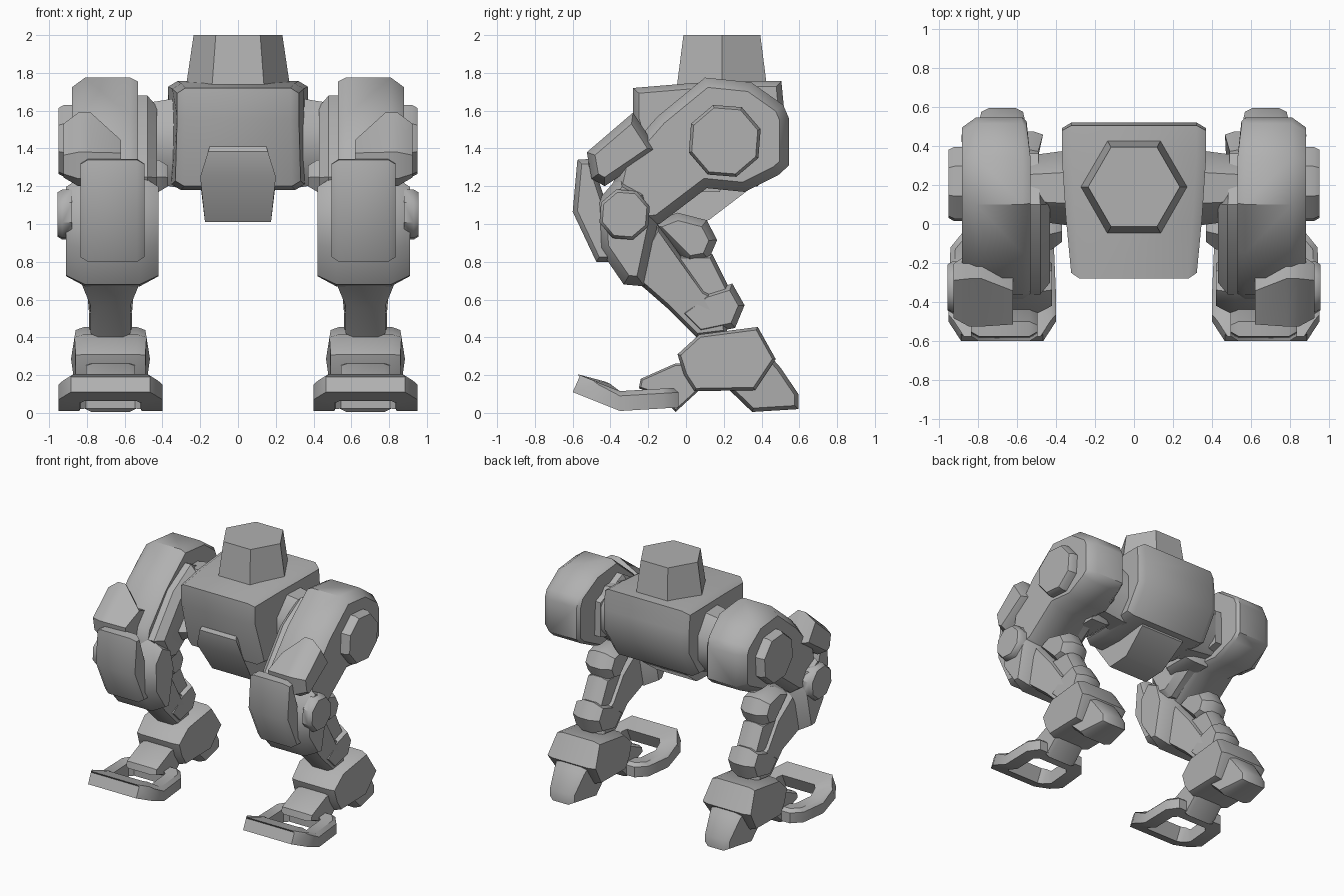
import bpy, bmesh, math
from mathutils import Vector

if "Cube" in bpy.data.objects:
    bpy.data.objects.remove(bpy.data.objects["Cube"])

grey = bpy.data.materials.new("plain grey")
grey.diffuse_color = (0.44, 0.44, 0.44, 1)
grey.use_nodes = True
grey.node_tree.nodes["Principled BSDF"].inputs["Base Color"].default_value = grey.diffuse_color


def finish(name, bm, mirror=False, angle=40):
    bmesh.ops.recalc_face_normals(bm, faces=bm.faces)
    me = bpy.data.meshes.new(name)
    bm.to_mesh(me)
    bm.free()
    me.materials.append(grey)
    ob = bpy.data.objects.new(name, me)
    bpy.context.collection.objects.link(ob)
    bpy.ops.object.select_all(action='DESELECT')
    ob.select_set(True)
    bpy.context.view_layer.objects.active = ob
    bpy.ops.object.shade_smooth_by_angle(angle=math.radians(angle))
    if mirror:
        ob.modifiers.new("Mirror", 'MIRROR').use_mirror_merge = False
    return ob


def offset(pts, d):
    """Move every side of a polygon inward by d."""
    n = len(pts)
    area = sum(pts[i][0] * pts[(i + 1) % n][1] - pts[(i + 1) % n][0] * pts[i][1] for i in range(n))
    s = 1 if area > 0 else -1
    out = []
    for i in range(n):
        p, a, b = Vector(pts[i]), Vector(pts[i - 1]), Vector(pts[(i + 1) % n])
        e, f = (p - a).normalized(), (b - p).normalized()
        n1, n2 = Vector((-e.y, e.x)) * s, Vector((-f.y, f.x)) * s
        out.append(tuple(p + (n1 + n2) * d / max(0.4, 1 + n1.dot(n2))))
    return out


def loft(loops):
    """Skin closed loops in order and cap both ends."""
    bm = bmesh.new()
    rows = [[bm.verts.new(p) for p in loop] for loop in loops]
    n = len(rows[0])
    for r, q in zip(rows, rows[1:]):
        for i in range(n):
            bm.faces.new((r[i], r[(i + 1) % n], q[(i + 1) % n], q[i]))
    bm.faces.new(rows[0])
    bm.faces.new(rows[-1])
    return bm


def prism(name, prof, x0, x1, inner=(0, 0), outer=(0, 0), mirror=True, bend=None):
    """Side profile (y, z) swept along x; inner/outer = (bevel depth, bevel inset)."""
    levels = []
    if inner[0]:
        levels.append((x0, inner[1]))
    levels += [(x0 + inner[0], 0), (x1 - outer[0], 0)]
    if outer[0]:
        levels.append((x1, outer[1]))
    bm = loft([[(x, y, z) for y, z in offset(prof, d)] for x, d in levels])
    if bend:
        for v in bm.verts:
            v.co = bend(v.co)
    return finish(name, bm, mirror)


def ngon(cy, cz, r, n=8, turn=0.5):
    return [(cy + r * math.cos((i + turn) * math.tau / n), cz + r * math.sin((i + turn) * math.tau / n))
            for i in range(n)]


def leg_scale(rule):
    """Scale a leg part's width about the leg's middle by a rule on y and z."""
    return lambda c: Vector((.675 + (c.x - .675) * rule(c.y, c.z), c.y, c.z))


# Torso: a barrel that narrows to the front
def narrow(co):
    k = 1 - 0.13 * max(0.0, min(1.0, (0.25 - co.y) / 0.5))
    return Vector((co.x * k, co.y, co.z))


prism("torso", [(-.28, 1.72), (.02, 1.745), (.35, 1.757), (.505, 1.757), (.52, 1.6), (.52, 1.42), (.38, 1.2),
                (.05, 1.18), (-.17, 1.2), (-.28, 1.56)],
      -.37, .37, (.05, .03), (.05, .03), mirror=False, bend=narrow)


# Groin block under the torso, standing slightly proud in front
def groin_shape(co):
    k = 1 - 0.12 * max(0, (1.22 - co.z) / 0.2) - 0.25 * max(0, (co.z - 1.25) / 0.16)
    return Vector((co.x * k, co.y, co.z))


prism("groin", [(-.235, 1.41), (-.25, 1.385), (-.225, 1.25), (-.07, 1.01), (.12, 1.02), (.33, 1.18), (.3, 1.4)],
      -.2, .2, mirror=False, bend=groin_shape)

# Neck: hexagonal stump on top
finish("neck", loft([[(x, y, z) for x, y in ngon(0, .19, r, 6, 0)]
                     for z, r in ((1.73, .275), (2.0, .235))]))

# Hip axles and flanges
finish("hip_axle", loft([[(x, .185 + (y - .185) * .82, z) for y, z in ngon(.185, 1.43, r)]
                         for x, r in ((.3, .26), (.56, .215))]), True)
prism("hip_flange", [(.18, 1.17), (.2, 1.3), (-.05, 1.34), (-.13, 1.25), (-.08, 1.17)], .37, .56, (.05, .03))


# Thighs: thick bevelled slab from hip to knee, with inner plate and hub cap
def rear_trim(limit, y0):
    """Keep the inner side of a part outside a limit behind y0."""
    return lambda c: Vector((max(c.x, limit) if c.y > y0 else c.x, c.y, c.z))


prism("thigh", [(.1, 1.775), (.345, 1.75), (.515, 1.63), (.545, 1.56), (.545, 1.31), (.49, 1.26),
                (.31, 1.17), (.11, 1.19), (-.14, 1.0), (-.32, .98), (-.4, 1.15), (-.36, 1.33), (-.15, 1.57)],
      .53, .88, (.04, .02), (.07, .05), bend=rear_trim(.55, .4))
prism("thigh_inner_plate", [(.36, 1.55), (.1, 1.68), (-.12, 1.55), (-.36, 1.25), (-.25, 1.05), (-.14, 1.03),
                            (.1, 1.2), (.36, 1.28)], .43, .56, (.05, .05), bend=rear_trim(.49, .15))
prism("hip_cap", ngon(.205, 1.44, .2, 8, .4), .86, .95, outer=(.03, .015))


# Thigh guard: block on the outer front, its inner top corner cut away
def guard_cut(co):
    if co.x < .7 and co.z > 1.42:
        return Vector((co.x, co.y - .06, co.z - .13))
    return co.copy()


prism("thigh_guard", [(-.28, 1.59), (-.15, 1.39), (-.43, 1.2), (-.5, 1.24), (-.525, 1.38)],
      .62, .925, (.16, .01), (.08, .04), bend=guard_cut)

# Knees: bevelled housing, cap and front pad
prism("knee_housing", [(-.35, 1.26), (-.2, 1.18), (-.15, 1.0), (-.22, .67), (-.33, .68),
                       (-.46, .87), (-.47, 1.12)], .42, .91, (.1, .05), (.1, .05))
prism("knee_cap", ngon(-.325, 1.05, .14, 8, .4), .88, .955, outer=(.025, .015))
prism("knee_pad", [(-.575, 1.34), (-.5, 1.345), (-.42, 1.1), (-.39, .8), (-.475, .8), (-.6, 1.065)],
      .495, .835, (.04, .025), (.04, .025))

# Shins: strut plus calf piston with two collars
prism("shin", [(-.3, .72), (-.22, .66), (-.1, .555), (.055, .4), (.22, .42), (.2, .6), (.1, .65), (-.02, .82),
               (-.15, 1.0)], .55, .8, (.05, .02), (.05, .02),
      bend=leg_scale(lambda y, z: 1.2 if z > .64 and y < -.1 else .85))
prism("upper_calf_collar", [(-.2, 1.0), (-.045, 1.06), (.11, 1.02), (.165, .915), (.12, .81), (.01, .79),
                            (-.15, .95)], .56, .79, (.07, .04), (.07, .04))
prism("calf_rod", [(-.1, .84), (.14, .84), (.25, .62), (.0, .6)], .59, .76, (.05, .02), (.05, .02))
prism("lower_calf_collar", [(.1, .64), (.245, .685), (.31, .57), (.26, .45), (.07, .41), (-.05, .53)],
      .56, .79, (.07, .03), (.07, .03))

# Feet: ankle block, heel, toe link and ring-shaped toe
prism("ankle", [(-.045, .31), (.07, .415), (.38, .455), (.475, .285), (.365, .12), (.045, .115), (-.01, .2)],
      .465, .885, (.05, .015), (.05, .015),
      bend=leg_scale(lambda y, z: 1 - .13 * max(0, (z - .28) / .17) - .12 * max(0, (.28 - z) / .16)
                     - .12 * max(0, (.05 - y) / .09)))
prism("heel", [(.42, .33), (.5, .24), (.595, .1), (.595, .02), (.35, .005), (.22, .13)],
      .53, .82, (.05, .02), (.05, .02),
      bend=leg_scale(lambda y, z: 1 - .3 * max(0, (y - .4) / .2)))
prism("toe_link", [(-.25, .13), (-.24, .18), (-.06, .26), (.08, .27), (.07, .12), (-.055, .005), (-.14, .09)],
      .545, .805, (.03, .01), (.03, .01))


def toe_ring():
    half_out = [(.21, -.6), (.275, -.5), (.275, -.35), (.265, -.12), (.2, -.04)]
    half_in = [(.14, -.48), (.165, -.45), (.165, -.35), (.16, -.17), (.13, -.14)]

    def full(h, d=0.0):
        pts = h + [(-x, y) for x, y in reversed(h)]
        return offset(pts, d) if d else pts

    def base(y):
        return .01 + max(0, (-.35 - y)) * .4 + max(0, y + .35) * .06

    bm = bmesh.new()
    spec = [(half_out, 0, 0), (half_out, 0, .08), (half_out, .025, .105), (half_in, 0, .105), (half_in, 0, 0)]
    rows = []
    for h, d, lift in spec:
        # the front edge leans back as it rises
        rows.append([bm.verts.new((.675 + x, y + (lift * .45 if y < -.4 and d == 0 else 0), base(y) + lift))
                     for x, y in full(h, d)])
    n = len(rows[0])
    for r, q in zip(rows, rows[1:] + rows[:1]):
        for i in range(n):
            bm.faces.new((r[i], r[(i + 1) % n], q[(i + 1) % n], q[i]))
    return finish("toe_ring", bm, True)


toe_ring()
